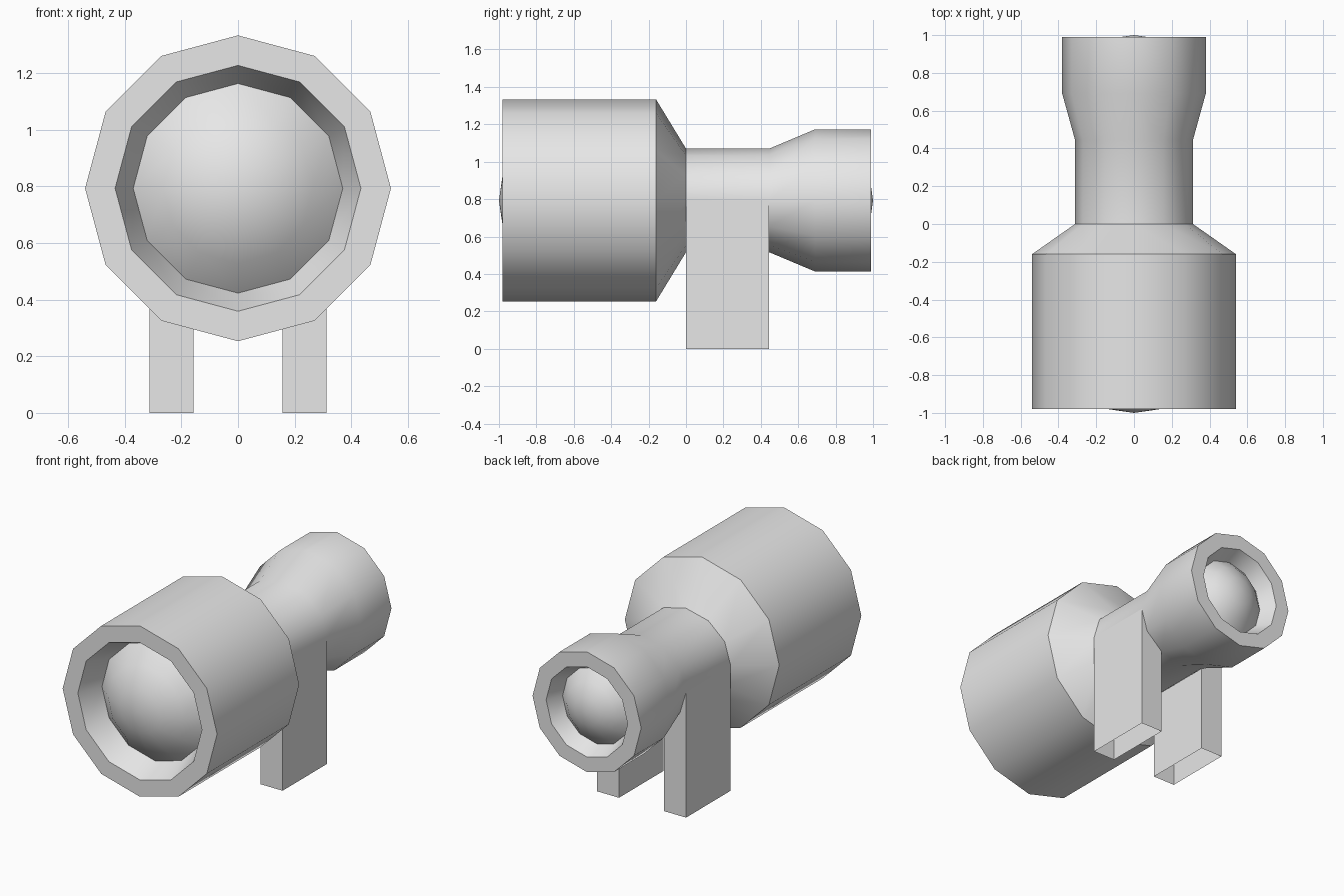
import bpy
import math

cube = bpy.data.objects.get("Cube")
if cube:
    bpy.data.objects.remove(cube, do_unlink=True)

SIDES = 12
AXIS_Z = 0.793
NECK_WIDEN = 1.127  # the neck is slightly wider than tall

grey = bpy.data.materials.new("plain grey")
grey.use_nodes = True
COLOUR = (0.8, 0.8, 0.8, 1)
grey.diffuse_color = COLOUR
grey.node_tree.nodes["Principled BSDF"].inputs["Base Color"].default_value = COLOUR


def make_object(name, verts, faces):
    mesh = bpy.data.meshes.new(name)
    mesh.from_pydata(verts, [], faces)
    mesh.materials.append(grey)
    obj = bpy.data.objects.new(name, mesh)
    bpy.context.collection.objects.link(obj)
    bpy.ops.object.select_all(action="DESELECT")
    obj.select_set(True)
    bpy.context.view_layer.objects.active = obj
    bpy.ops.object.shade_smooth_by_angle(angle=math.radians(40))
    return obj


def lathe(name, profile, flip=False):
    """Turn (y, radius, x stretch) rings about the y axis; radius 0 makes a tip."""
    verts, faces, rings = [], [], []
    for y, radius, stretch in profile:
        count = SIDES if radius else 1
        rings.append([len(verts) + i for i in range(count)])
        for i in range(count):
            a = 2 * math.pi * i / SIDES
            verts.append((radius * stretch * math.sin(a), y, AXIS_Z + radius * math.cos(a)))
    for a, b in zip(rings, rings[1:]):
        for i in range(SIDES):
            j = (i + 1) % SIDES
            if len(b) == 1:
                face = [a[i], a[j], b[0]]
            else:
                face = [a[i], a[j], b[j], b[i]]
            faces.append(face[::-1] if flip else face)
    return make_object(name, verts, faces)


def lens(name, edge_y, tip_y, radius, flip, steps=3):
    """Shallow spherical cap from its edge ring to its tip."""
    height = abs(tip_y - edge_y)
    ball = (radius ** 2 + height ** 2) / (2 * height)
    spread = math.asin(radius / ball)
    toward = math.copysign(1, tip_y - edge_y)
    profile = []
    for k in range(steps, -1, -1):
        a = spread * k / steps
        profile.append((tip_y - toward * ball * (1 - math.cos(a)), ball * math.sin(a), 1))
    return lathe(name, profile, flip)


# Hollow-ended tube: front recess, barrel, cone, neck, flare, rear recess
lathe("scope_body", [
    (-0.83, 0.37, 1), (-0.98, 0.434, 1), (-0.98, 0.54, 1), (-0.16, 0.54, 1),
    (0, 0.277, NECK_WIDEN), (0.445, 0.277, NECK_WIDEN),
    (0.69, 0.38, 1), (0.99, 0.38, 1), (0.99, 0.285, 1), (0.89, 0.24, 1)], flip=True)

# Domed lenses in both recesses
lens("front_lens", -0.83, -1.0, 0.37, flip=False)
lens("rear_lens", 0.89, 1.0, 0.24, flip=True)

# Two mounting legs, open underneath, running up into the neck
for side, label in ((1, "left"), (-1, "right")):
    inner, outer = 0.157 * side, 0.312 * side
    verts = []
    for x, y in ((inner, 0), (outer, 0), (outer, 0.445), (inner, 0.445)):
        top = AXIS_Z if x == outer else AXIS_Z - 0.24
        verts += [(x, y, 0), (x, y, top)]
    faces = []
    for i in range(4):
        a, b = 2 * i, 2 * ((i + 1) % 4)
        face = [a, b, b + 1, a + 1]
        faces.append(face if side > 0 else face[::-1])
    make_object(label + "_leg", verts, faces)
